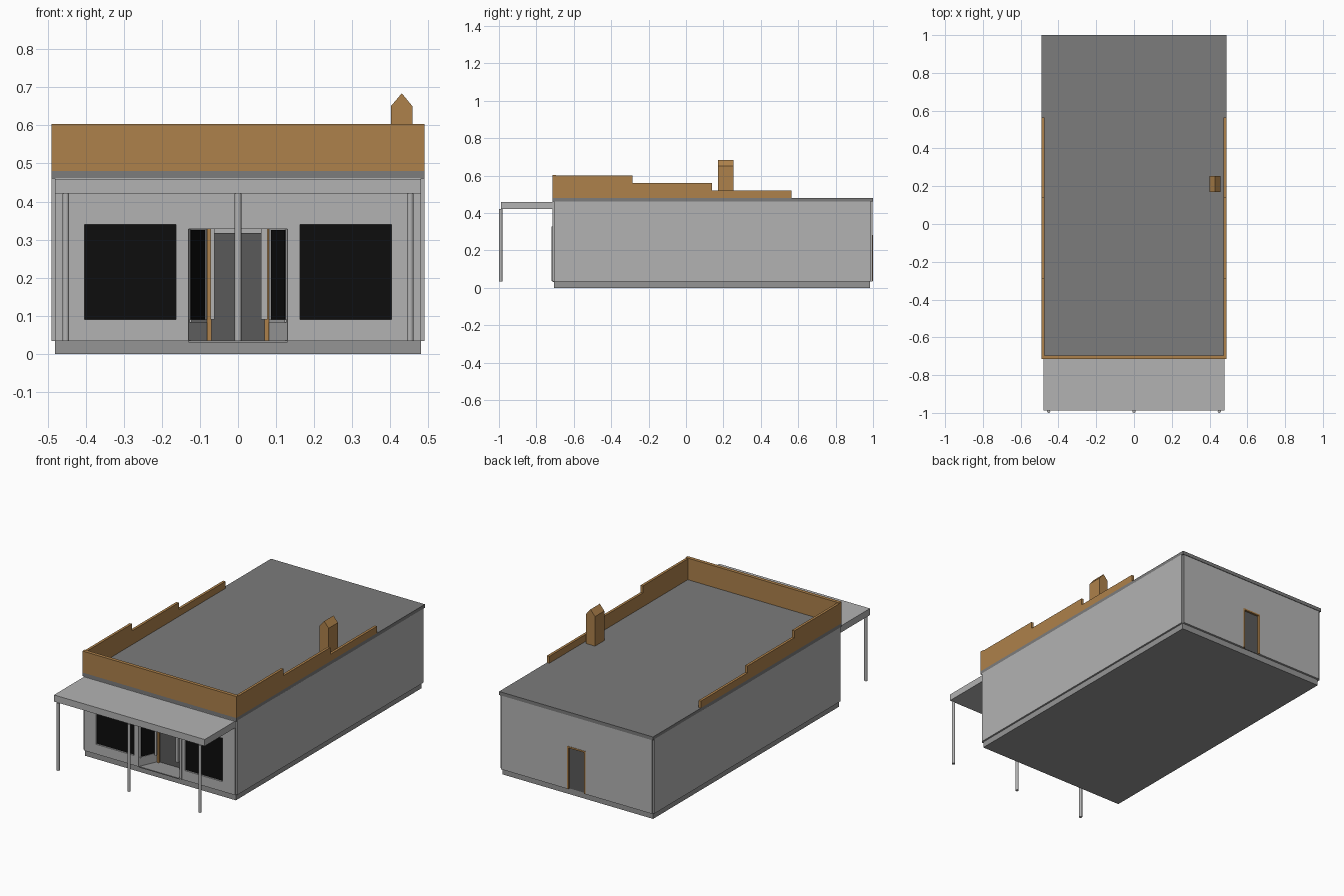
import bpy, bmesh

if "Cube" in bpy.data.objects:
    bpy.data.objects.remove(bpy.data.objects["Cube"])


def material(name, r, g, b):
    m = bpy.data.materials.new(name)
    m.diffuse_color = (r, g, b, 1)
    m.use_nodes = True
    m.node_tree.nodes["Principled BSDF"].inputs["Base Color"].default_value = m.diffuse_color
    return m


WOOD = material("tan_wood", 0.42, 0.22, 0.07)
GLASS = material("black_glass", 0.004, 0.004, 0.004)
ROOF = material("roof_grey", 0.2, 0.2, 0.2)
STONE = material("plinth_grey", 0.3, 0.3, 0.3)
DOOR = material("door_grey", 0.1, 0.1, 0.1)
WALL = material("wall_grey", 0.45, 0.45, 0.45)


def prism(name, pts, a, b, mat=WALL, axis="Z"):
    """Extrude a 2D outline from a to b along an axis."""
    place = {"Z": lambda p, t: (p[0], p[1], t),
             "Y": lambda p, t: (p[0], t, p[1]),
             "X": lambda p, t: (t, p[0], p[1])}[axis]
    bm = bmesh.new()
    lo = [bm.verts.new(place(p, a)) for p in pts]
    hi = [bm.verts.new(place(p, b)) for p in pts]
    bm.faces.new(lo)
    bm.faces.new(hi)
    n = len(pts)
    for i in range(n):
        j = (i + 1) % n
        bm.faces.new((lo[i], lo[j], hi[j], hi[i]))
    bmesh.ops.recalc_face_normals(bm, faces=bm.faces)
    me = bpy.data.meshes.new(name)
    bm.to_mesh(me)
    bm.free()
    ob = bpy.data.objects.new(name, me)
    bpy.context.collection.objects.link(ob)
    me.materials.append(mat)
    return ob


def box(name, x0, x1, y0, y1, z0, z1, mat=WALL):
    return prism(name, [(x0, y0), (x1, y0), (x1, y1), (x0, y1)], z0, z1, mat)


def cut(target, cutter):
    m = target.modifiers.new("cut", "BOOLEAN")
    m.operation = "DIFFERENCE"
    m.solver = "EXACT"
    m.object = cutter
    bpy.context.view_layer.objects.active = target
    bpy.ops.object.modifier_apply(modifier=m.name)
    bpy.data.objects.remove(cutter)


F, B, W, N = -0.715, 0.997, 0.49, 0.01   # front, back, half width, corner notch

# Plinth, notched-corner walls and roof slab
box("plinth", -0.48, 0.48, -0.705, 0.985, 0, 0.035, STONE)
walls = prism("walls", [
    (-W + N, F), (W - N, F), (W - N, F + N), (W, F + N), (W, B - N), (W - N, B - N),
    (W - N, B), (-W + N, B), (-W + N, B - N), (-W, B - N), (-W, F + N), (-W + N, F + N)],
    0.034, 0.462)
box("roof_slab", -W, W, F, 1.0, 0.46, 0.48, ROOF)

# Openings: shop windows, splayed entrance, back door
for x in (-0.283, 0.283):
    cut(walls, box("cutter", x - 0.12, x + 0.12, -0.8, F + 0.014, 0.09, 0.34))
cut(walls, prism("cutter", [(-0.13, -0.8), (0.13, -0.8), (0.13, F), (0.08, -0.6),
                            (-0.08, -0.6), (-0.13, F)], 0.0, 0.328))
cut(walls, box("cutter", -0.057, 0.057, B - 0.015, 1.1, 0.0, 0.28))

# Shop window panes
for side, x in (("left", -0.283), ("right", 0.283)):
    box(side + "_shop_window", x - 0.12, x + 0.12, F + 0.01, F + 0.02, 0.09, 0.34, GLASS)

# Entrance floor and trim, splayed side glass, door frame posts
box("entrance_floor", -0.13, 0.13, F, -0.595, 0.03, 0.0355, STONE)
for side, s in (("left", -1), ("right", 1)):
    box(side + "_entrance_trim", *sorted((s * 0.13, s * 0.143)), F - 0.003, F + 0.01,
        0.035, 0.328)
    at = lambda t, off: (s * (0.13 - 0.05 * t - off), F + 0.115 * t)
    prism(side + "_side_glass", [at(0.1, 0.003), at(0.8, 0.003), at(0.8, -0.01),
                                 at(0.1, -0.01)], 0.09, 0.325, GLASS)
    prism(side + "_glass_sill", [at(0.05, 0.006), at(0.88, 0.006), at(0.88, -0.01),
                                 at(0.05, -0.01)], 0.083, 0.09)
    box(side + "_door_post", *sorted((s * 0.07, s * 0.082)), -0.62, -0.6, 0.035, 0.328, WOOD)
box("left_inner_mullion", -0.072, -0.062, -0.655, -0.645, 0.09, 0.328)
box("right_inner_mullion", 0.06, 0.078, -0.655, -0.645, 0.09, 0.328)
box("front_door", -0.07, 0.07, -0.608, -0.598, 0.035, 0.318, DOOR)

# Back door with frame
box("back_door", -0.05, 0.05, B - 0.018, B - 0.009, 0.035, 0.273, DOOR)
for side, s in (("left", -1), ("right", 1)):
    box(side + "_back_frame", *sorted((s * 0.049, s * 0.058)), B - 0.016, B + 0.002,
        0.035, 0.28, WOOD)
box("back_frame_top", -0.058, 0.058, B - 0.016, B + 0.002, 0.272, 0.281, WOOD)

# Front parapet and stepped side parapets
box("front_parapet", -W, W, F, -0.695, 0.48, 0.604, WOOD)
steps = [(-0.695, 0.48), (0.565, 0.48), (0.565, 0.52), (0.14, 0.52), (0.14, 0.56),
         (-0.285, 0.56), (-0.285, 0.6), (-0.695, 0.6)]
for side, s in (("left", -1), ("right", 1)):
    prism(side + "_parapet", steps, s * 0.475, s * W, WOOD, "X")

# Gabled chimney
prism("chimney", [(0.401, 0.48), (0.458, 0.48), (0.458, 0.65), (0.43, 0.684), (0.401, 0.65)],
      0.17, 0.255, WOOD, "Y")

# Porch canopy and round posts
box("canopy", -0.48, 0.48, -0.988, F + 0.002, 0.42, 0.458)
for i, x in enumerate((-0.452, 0, 0.452)):
    bpy.ops.mesh.primitive_cylinder_add(vertices=16, radius=0.009, depth=0.387,
                                        location=(x, -0.991, 0.2275))
    post = bpy.context.object
    post.name = f"porch_post_{i + 1}"
    post.data.materials.append(WALL)
    bpy.ops.object.shade_smooth_by_angle()
